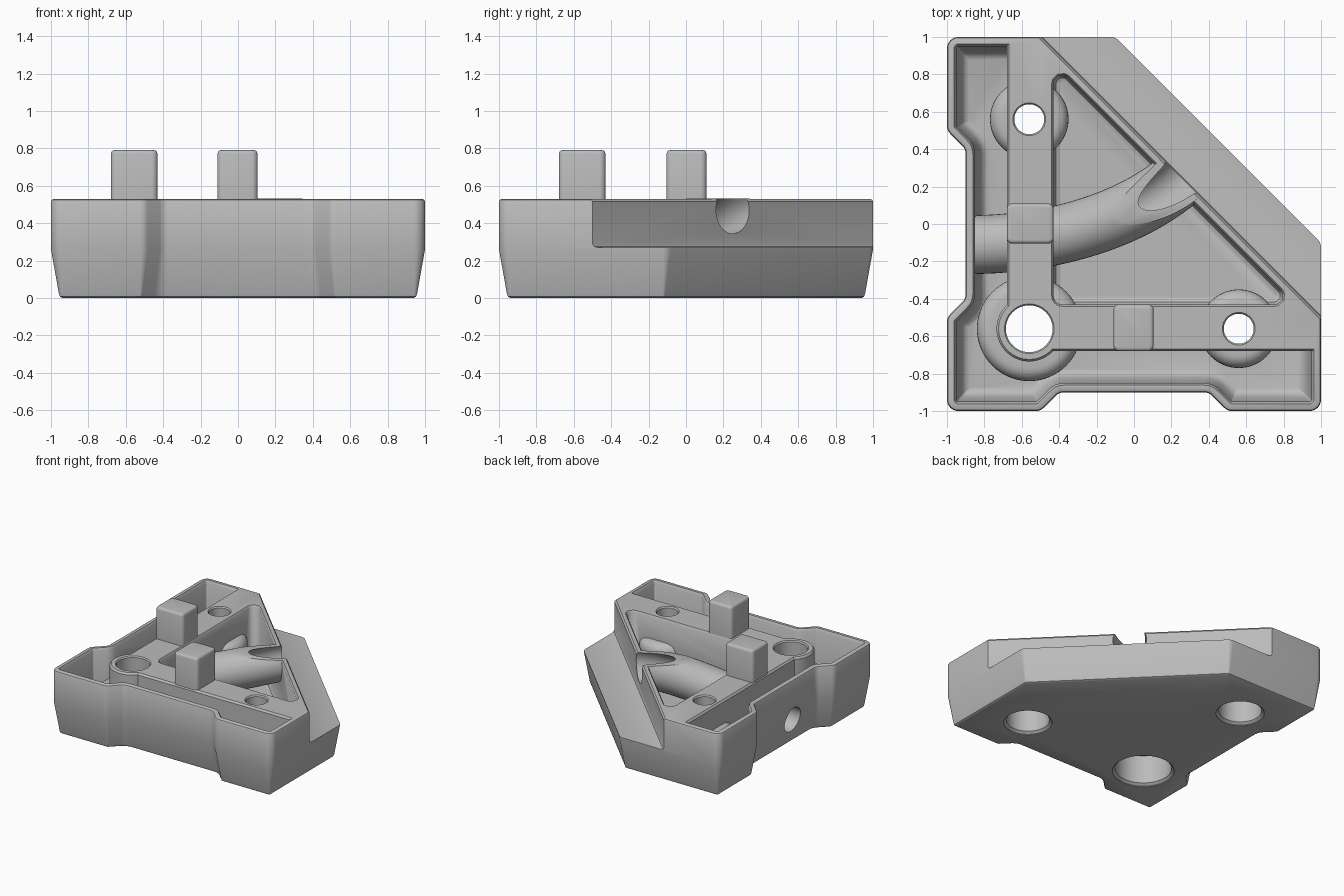
import bpy, bmesh, math
from mathutils import Vector
from mathutils.geometry import interpolate_bezier

if "Cube" in bpy.data.objects:
    bpy.data.objects.remove(bpy.data.objects["Cube"], do_unlink=True)

grey = bpy.data.materials.new("plain_grey")
grey.use_nodes = True
grey.diffuse_color = (0.5, 0.5, 0.5, 1)
grey.node_tree.nodes["Principled BSDF"].inputs["Base Color"].default_value = (0.5, 0.5, 0.5, 1)


def loft(name, rings):
    """Skin a stack of equal-length rings and cap both ends."""
    bm = bmesh.new()
    rows = [[bm.verts.new(p) for p in ring] for ring in rings]
    n = len(rows[0])
    for a, b in zip(rows, rows[1:]):
        for i in range(n):
            j = (i + 1) % n
            bm.faces.new((a[i], a[j], b[j], b[i]))
    bm.faces.new(rows[0][::-1])
    bm.faces.new(rows[-1])
    bmesh.ops.recalc_face_normals(bm, faces=bm.faces)
    mesh = bpy.data.meshes.new(name)
    bm.to_mesh(mesh)
    bm.free()
    mesh.materials.append(grey)
    obj = bpy.data.objects.new(name, mesh)
    bpy.context.collection.objects.link(obj)
    return obj


def outline(corners, radius, inset, z, steps=6):
    """Counter-clockwise polygon, moved inwards by inset, with rounded corners."""
    pts = []
    for i, c in enumerate(corners):
        p = Vector(c)
        e1 = (p - Vector(corners[i - 1])).normalized()
        e2 = (Vector(corners[(i + 1) % len(corners)]) - p).normalized()
        n1, n2 = Vector((-e1.y, e1.x)), Vector((-e2.y, e2.x))
        sign = 1 if e1.x * e2.y - e1.y * e2.x > 0 else -1
        r = max(0.008, radius - inset * sign)
        centre = p + (n1 + n2) * (inset + sign * r) / (1 + n1.dot(n2))
        for k in range(steps + 1):
            q = centre - n1.lerp(n2, k / steps).normalized() * r * sign
            pts.append((q.x, q.y, z))
    return pts


def prism(name, corners, radius, profile):
    return loft(name, [outline(corners, radius, d, z) for z, d in profile])


def turned(name, x, y, profile, n=64):
    """Round part from (height, radius) pairs."""
    return loft(name, [[(x + r * math.cos(2 * math.pi * i / n),
                         y + r * math.sin(2 * math.pi * i / n), z) for i in range(n)]
                       for z, r in profile])


def sweep(name, path, radii, n=40):
    """Round tube along a path."""
    rings = []
    for i, p in enumerate(path):
        t = (path[min(i + 1, len(path) - 1)] - path[max(i - 1, 0)]).normalized()
        side = t.cross(Vector((0, 0, 1))).normalized()
        up = side.cross(t)
        rings.append([p + (side * math.cos(2 * math.pi * k / n)
                           + up * math.sin(2 * math.pi * k / n)) * radii[i] for k in range(n)])
    return loft(name, rings)


def combine(target, tool, operation):
    mod = target.modifiers.new("join", 'BOOLEAN')
    mod.operation, mod.object, mod.solver = operation, tool, 'EXACT'
    bpy.context.view_layer.objects.active = target
    bpy.ops.object.modifier_apply(modifier=mod.name)
    bpy.data.objects.remove(tool, do_unlink=True)


def rect(x0, x1, y0, y1):
    return [(x0, y0), (x1, y0), (x1, y1), (x0, y1)]


TOP, FLOOR, HOLE = 0.53, 0.09, 0.56

# Outer shell: notched square with one corner cut off, tapered foot
plan = [(-1, -1), (-.5, -1), (-.4, -.9), (.4, -.9), (.5, -1), (1, -1), (1, -.1),
        (-.1, 1), (-1, 1), (-1, .5), (-.9, .4), (-.9, -.4), (-1, -.5)]
body = prism("corner_block", plan, .06,
             [(0, .06), (.007, .048), (.025, .042), (.26, 0), (.515, 0), (.525, .005), (TOP, .015)])

# L-shaped outer pocket, leaving the solid core with its round post
pocket = prism("outer_pocket", plan, .06,
               [(FLOOR, .12), (.1, .098), (.125, .08), (.26, .05), (.51, .05), (TOP, .038), (.6, .038)])
combine(pocket, prism("core", rect(-.68, 3, -.68, 3), .1,
                      [(-.1, 0), (.515, 0), (TOP, .012), (.7, .012)]), 'DIFFERENCE')
combine(pocket, turned("post", -HOLE, -HOLE,
                       [(-.2, .175), (.515, .175), (.531, .163), (.8, .163)]), 'DIFFERENCE')
combine(body, pocket, 'DIFFERENCE')

# Triangular inner pocket
combine(body, prism("inner_pocket", [(-.43, -.43), (.86, -.43), (-.43, .86)], .045,
                    [(FLOOR, .035), (.1, .014), (.125, 0), (.515, 0), (TOP, -.01), (.6, -.01)]),
        'DIFFERENCE')

# Rounded bosses around the screw holes
holes = [(-HOLE, -HOLE, .28, .21, .125), (-HOLE, HOLE, .21, .16, .08), (HOLE, -HOLE, .21, .16, .08)]
for x, y, boss, bore, shaft in holes:
    arc = [(.27 + .07 * math.sin(a * math.pi / 12), boss - .07 + .07 * math.cos(a * math.pi / 12))
           for a in range(7)]
    combine(body, turned("boss", x, y, [(.04, boss)] + arc), 'UNION')

# Curved duct rising from the side wall to the diagonal wall
path = interpolate_bezier(Vector((-.868, -.11, .2)), Vector((-.4, -.11, .22)),
                          Vector((.1, .05, .46)), Vector((.35, .35, .49)), 25)
combine(body, sweep("duct", path, [.157] * len(path)), 'UNION')

# Trim the duct at the top and step down the diagonal ledge
combine(body, prism("top_trim", rect(-2, 2, -2, 2), .1, [(TOP + .0005, 0), (1, 0)]), 'DIFFERENCE')
combine(body, prism("ledge_cut", [(-1.5, 2), (2, -1.5), (2, 2)], .05,
                    [(.27, .018), (.276, .006), (.29, 0), (.515, 0), (.535, -.015), (1, -.015)]),
        'DIFFERENCE')

# Duct bore
bore_path = [Vector((-1.2, -.11, .2))] + path + [Vector((.6, .6, .5))]
last = len(bore_path) - 1
combine(body, sweep("duct_bore", bore_path, [.1 + .03 * i / last for i in range(last + 1)]),
        'DIFFERENCE')

# Counterbored screw holes
for x, y, boss, bore, shaft in holes:
    combine(body, turned("screw_hole", x, y,
                         [(-.05, bore + .02), (.004, bore + .02), (.02, bore), (.25, bore),
                          (.251, shaft), (.52, shaft), (.54, shaft + .015), (.6, shaft + .015)]),
            'DIFFERENCE')

# Two upright locating pegs
pegs = [prism(name, corners, .03,
              [(TOP - .002, 0), (.77, 0), (.782, .004), (.788, .01), (.79, .02)])
        for name, corners in (("side_peg", rect(-.68, -.43, -.105, .11)),
                              ("front_peg", rect(-.11, .105, -.68, -.43)))]

bpy.ops.object.select_all(action='DESELECT')
for obj in [body] + pegs:
    obj.select_set(True)
bpy.context.view_layer.objects.active = body
bpy.ops.object.shade_smooth_by_angle(angle=math.radians(35))
